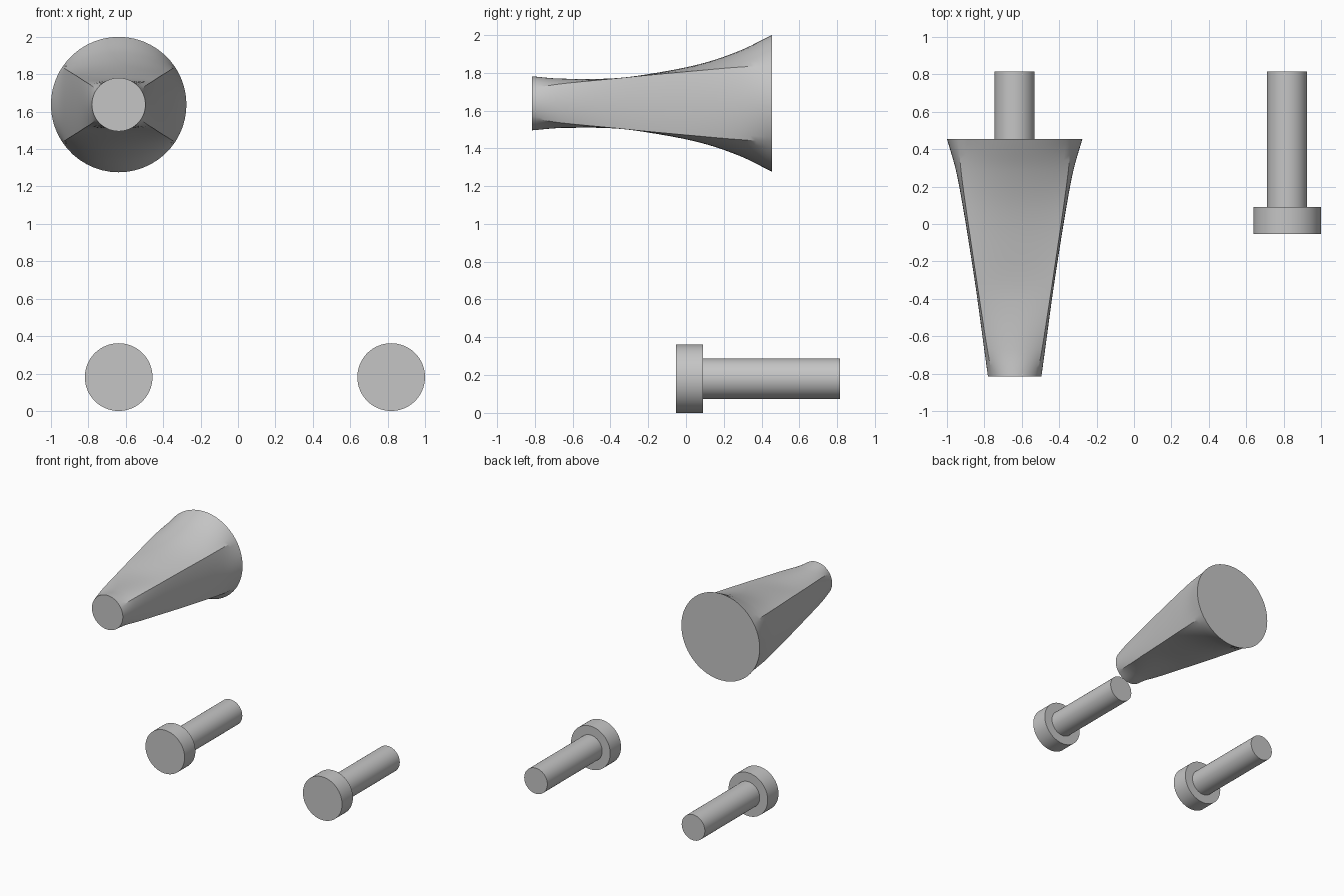
import bpy, bmesh
from math import sin, cos, tan, atan, pi

cube = bpy.data.objects.get("Cube")
if cube:
    bpy.data.objects.remove(cube, do_unlink=True)

GREY = (0.56, 0.56, 0.56, 1)
mat = bpy.data.materials.new("plain grey")
mat.use_nodes = True
mat.diffuse_color = GREY
mat.node_tree.nodes["Principled BSDF"].inputs["Base Color"].default_value = GREY


def loft(name, rings, location):
    """Skin equal-length closed rings of points and cap both ends."""
    bm = bmesh.new()
    rows = [[bm.verts.new(p) for p in ring] for ring in rings]
    n = len(rows[0])
    for a, b in zip(rows, rows[1:]):
        for i in range(n):
            j = (i + 1) % n
            bm.faces.new((a[i], a[j], b[j], b[i]))
    bm.faces.new(rows[0])
    bm.faces.new(rows[-1])
    bmesh.ops.recalc_face_normals(bm, faces=bm.faces)
    mesh = bpy.data.meshes.new(name)
    bm.to_mesh(mesh)
    bm.free()
    mesh.materials.append(mat)
    obj = bpy.data.objects.new(name, mesh)
    obj.location = location
    bpy.context.collection.objects.link(obj)
    bpy.ops.object.select_all(action='DESELECT')
    obj.select_set(True)
    bpy.context.view_layer.objects.active = obj
    bpy.ops.object.shade_smooth_by_angle(angle=0.4)
    return obj


def circle(r, y, n=64):
    return [(r * cos(2 * pi * i / n), y, r * sin(2 * pi * i / n)) for i in range(n)]


def arc(half, edge, peak, n=16):
    """Shallow arc from (-half, edge) over (0, peak), last point left out."""
    s = peak - edge
    if abs(s) < 1e-4:
        s = 1e-4
    phi = 2 * atan(s / half)
    r = half / sin(phi)
    ts = [2 * i / n - 1 for i in range(n)]
    return [(r * sin(phi * t), edge + s - r * (1 - cos(phi * t))) for t in ts]


def section(y, peak, side, cx, cz):
    """Four arcs meeting at the corners (cx, cz)."""
    top = arc(cx, cz, peak)
    right = [(v, -u) for u, v in arc(cz, cx, side)]
    half = top + right
    return [(x, y, z) for x, z in half + [(-x, -z) for x, z in half]]


def spline(keys, steps=6):
    """Smooth curve through rows of values, the first value being position."""
    def slope(i):
        a, b = keys[max(i - 1, 0)], keys[min(i + 1, len(keys) - 1)]
        return [(q - p) / (b[0] - a[0]) for p, q in zip(a, b)]
    out = []
    for i in range(len(keys) - 1):
        a, b, ma, mb = keys[i], keys[i + 1], slope(i), slope(i + 1)
        d = b[0] - a[0]
        for k in range(steps):
            t = k / steps
            out.append([p * (1 + 2 * t) * (1 - t) ** 2 + d * m * t * (1 - t) ** 2
                        + q * t * t * (3 - 2 * t) + d * w * t * t * (t - 1)
                        for p, q, m, w in zip(a, b, ma, mb)])
    return out + [list(keys[-1])]


# Flared handle: round ends, boxy middle (y, top, side, corner x, corner z)
FRONT, BACK, TILT = 0.143, 0.362, 0.585
keys = [
    (-0.815, FRONT, FRONT, FRONT * cos(TILT), FRONT * sin(TILT)),
    (-0.67, 0.131, 0.163, 0.146, 0.102),
    (-0.39, 0.132, 0.201, 0.190, 0.130),
    (-0.19, 0.156, 0.231, 0.220, 0.150),
    (0.075, 0.208, 0.274, 0.259, 0.174),
    (0.286, 0.279, 0.314, 0.287, 0.192),
    (0.455, BACK, BACK, BACK * cos(TILT), BACK * sin(TILT)),
]
loft("flared_handle", [section(*k) for k in spline(keys)], (-0.638, 0, 1.638))

# Two headed pins
for name, x in (("right_pin", -0.638), ("left_pin", 0.819)):
    profile = [(0.181, -0.053), (0.181, 0.09), (0.107, 0.09), (0.107, 0.815)]
    loft(name, [circle(r, y) for r, y in profile], (x, 0, 0.181))
